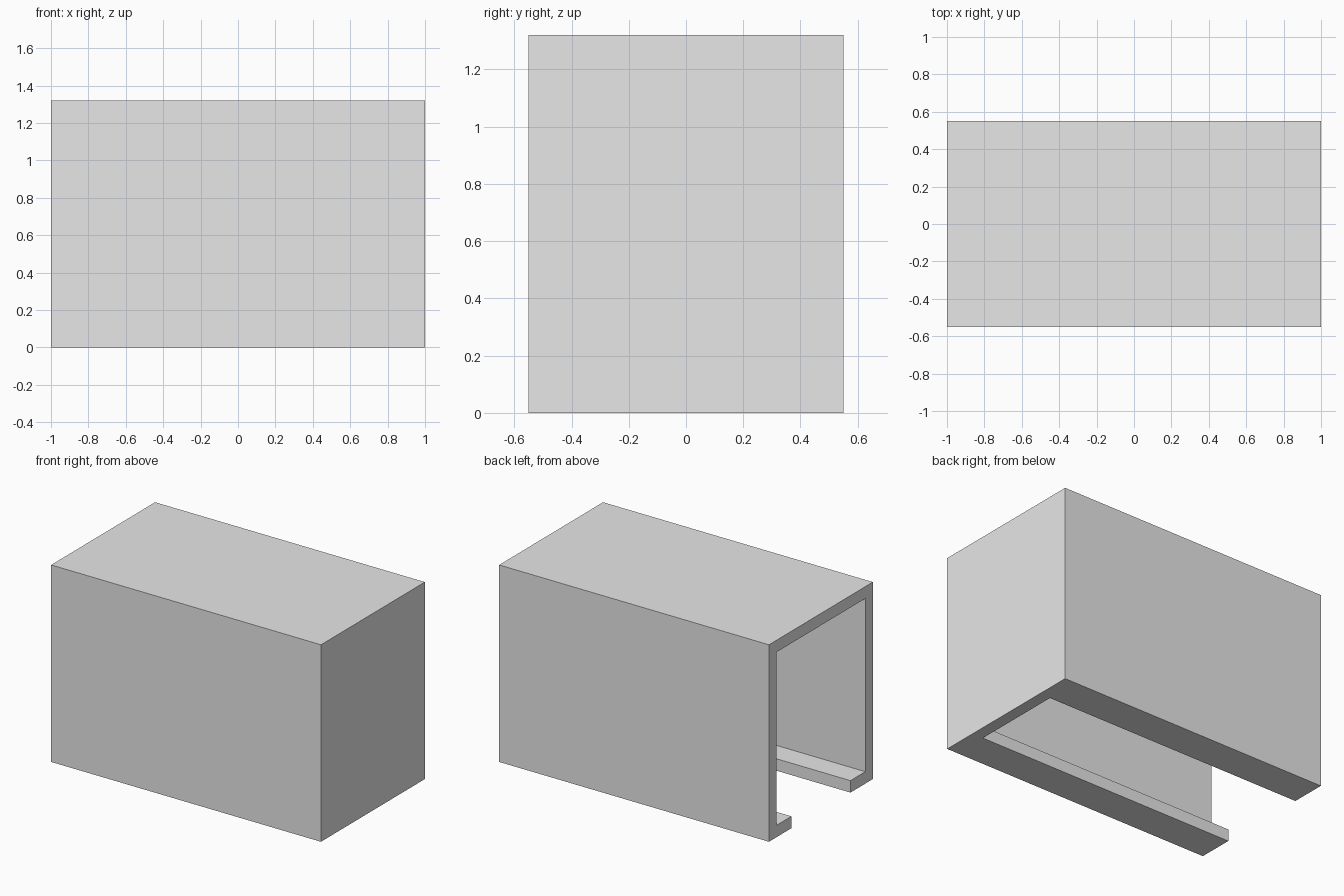
import bpy
import bmesh

WIDTH, DEPTH, HEIGHT = 2.0, 1.1, 1.32
WALL = 0.08   # thickness of walls, roof and bottom lips
LIP = 0.237   # reach of each bottom lip, measured from the outer wall

cube = bpy.data.objects.get("Cube")
if cube:
    bpy.data.objects.remove(cube, do_unlink=True)

grey = bpy.data.materials.new("plain_grey")
grey.use_nodes = True
colour = (0.8, 0.8, 0.8, 1.0)
grey.diffuse_color = colour
for node in grey.node_tree.nodes:
    if node.type == 'BSDF_PRINCIPLED':
        node.inputs["Base Color"].default_value = colour


def extrude_profile(name, profile, x0, x1):
    """Extrude a closed (y, z) outline along x into a solid object."""
    bm = bmesh.new()
    face = bm.faces.new([bm.verts.new((x0, y, z)) for y, z in profile])
    result = bmesh.ops.extrude_face_region(bm, geom=[face])
    moved = [v for v in result["geom"] if isinstance(v, bmesh.types.BMVert)]
    bmesh.ops.translate(bm, verts=moved, vec=(x1 - x0, 0, 0))
    bmesh.ops.recalc_face_normals(bm, faces=bm.faces)
    mesh = bpy.data.meshes.new(name)
    bm.to_mesh(mesh)
    bm.free()
    mesh.materials.append(grey)
    obj = bpy.data.objects.new(name, mesh)
    bpy.context.collection.objects.link(obj)
    return obj


# Outer block of the housing
half = DEPTH / 2
cover = extrude_profile(
    "channel_cover",
    [(-half, 0), (half, 0), (half, HEIGHT), (-half, HEIGHT)],
    -WIDTH / 2, WIDTH / 2)

# Cavity with a narrower bottom slot, open at one end
inner, slot, roof = half - WALL, half - LIP, HEIGHT - WALL
half_outline = [(slot, -WALL), (slot, WALL), (inner, WALL), (inner, roof)]
outline = half_outline + [(-y, z) for y, z in reversed(half_outline)]
cutter = extrude_profile("cavity_cutter", outline,
                         -WIDTH / 2 - WALL, WIDTH / 2 - WALL)
cutter.hide_render = True

# Hollow out the block
cut = cover.modifiers.new("hollow", 'BOOLEAN')
cut.operation = 'DIFFERENCE'
cut.solver = 'EXACT'
cut.object = cutter
bpy.context.view_layer.objects.active = cover
bpy.ops.object.modifier_apply(modifier=cut.name)
bpy.data.objects.remove(cutter, do_unlink=True)
